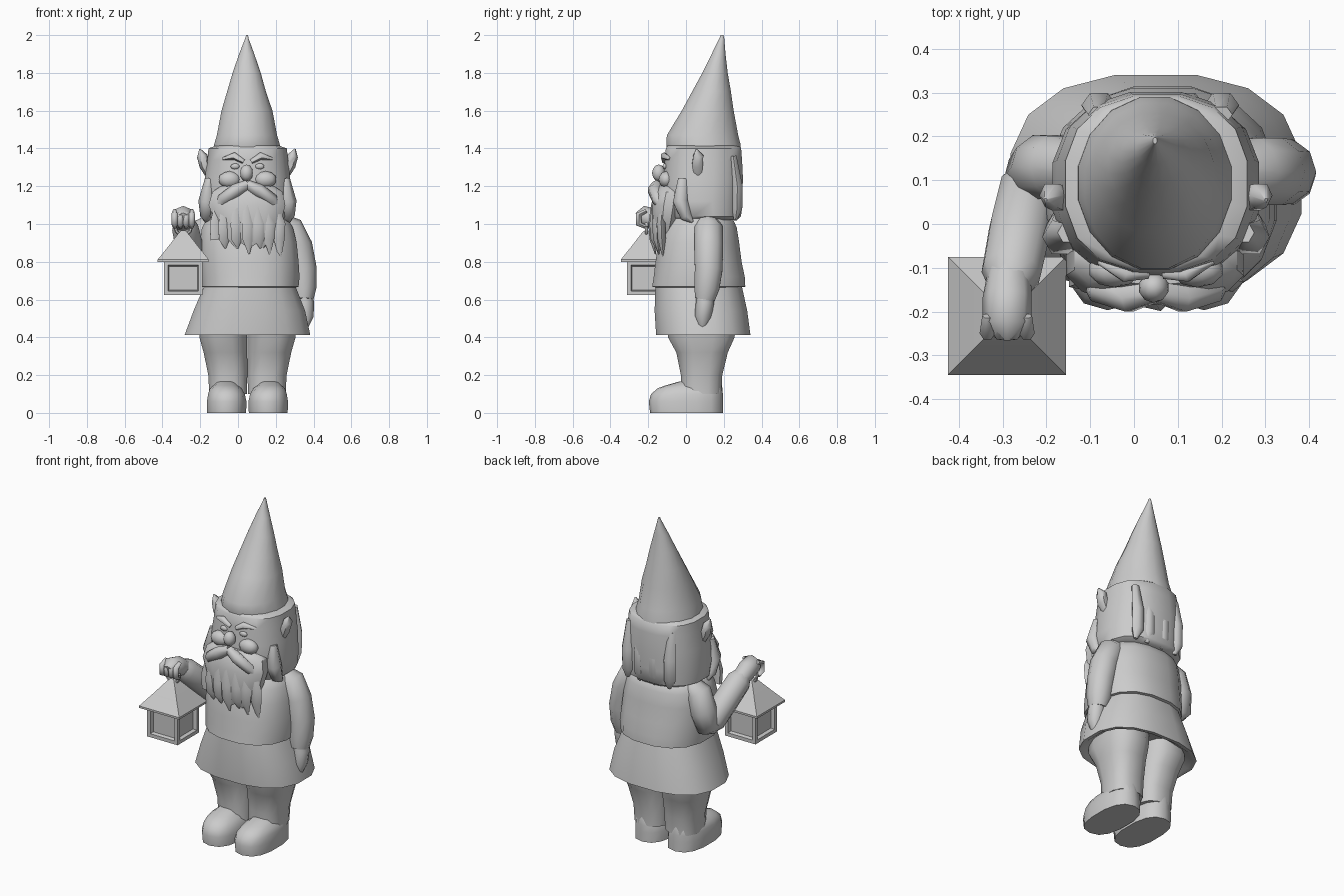
import bpy, bmesh, math
from mathutils import Vector

CX = 0.05  # the body's own centre line
stone = bpy.data.materials.new("stone grey")
stone.diffuse_color = (0.6, 0.6, 0.6, 1)


def finish(name, bm, angle=50):
    bmesh.ops.recalc_face_normals(bm, faces=bm.faces)
    me = bpy.data.meshes.new(name)
    bm.to_mesh(me)
    bm.free()
    ob = bpy.data.objects.new(name, me)
    bpy.context.collection.objects.link(ob)
    me.materials.append(stone)
    bpy.ops.object.select_all(action='DESELECT')
    ob.select_set(True)
    bpy.context.view_layer.objects.active = ob
    bpy.ops.object.shade_smooth_by_angle(angle=math.radians(angle))
    return ob


def skin(name, rings, angle=50):
    """Bridge rings of points and cap both ends."""
    bm = bmesh.new()
    vs = [[bm.verts.new(p) for p in r] for r in rings]
    n = len(vs[0])
    for a, b in zip(vs, vs[1:]):
        for i in range(n):
            j = (i + 1) % n
            bm.faces.new((a[i], a[j], b[j], b[i]))
    bm.faces.new(vs[0])
    bm.faces.new(vs[-1])
    return finish(name, bm, angle)


def loft(name, sections, n=14, power=2.0, angle=50, jag=None):
    """Sections are (z, xmin, xmax, ymin, ymax) rounded outlines."""
    rings = []
    for k, (z, x0, x1, y0, y1) in enumerate(sections):
        ring = []
        for i in range(n):
            t = 2 * math.pi * (i + 0.5) / n
            c, s = math.cos(t), math.sin(t)
            c = math.copysign(abs(c) ** (2 / power), c)
            s = math.copysign(abs(s) ** (2 / power), s)
            dz = jag * (i % 2) if jag and k == 0 else 0
            ring.append(((x0 + x1) / 2 + c * (x1 - x0) / 2,
                         (y0 + y1) / 2 + s * (y1 - y0) / 2, z + dz))
        rings.append(ring)
    return skin(name, rings, angle)


def tube(name, pts, radii, n=8, flat=1.0):
    """Tapered limb along a path; flat squashes it front to back."""
    pts = [Vector(p) for p in pts]
    rings = []
    for i, (p, r) in enumerate(zip(pts, radii)):
        d = (pts[min(i + 1, len(pts) - 1)] - pts[max(i - 1, 0)]).normalized()
        ref = Vector((0, 1, 0)) if abs(d.y) < 0.9 else Vector((0, 0, 1))
        u = d.cross(ref).normalized()
        v = d.cross(u).normalized()
        rings.append([p + u * r * math.cos(a) + v * r * flat * math.sin(a)
                      for a in (2 * math.pi * k / n for k in range(n))])
    return skin(name, rings, 60)


def ball(name, loc, size):
    bm = bmesh.new()
    bmesh.ops.create_icosphere(bm, subdivisions=2, radius=1)
    for v in bm.verts:
        v.co = Vector([c * s + l for c, s, l in zip(v.co, size, loc)])
    return finish(name, bm, 60)


# Pointed hat leaning back
loft("hat", [(1.38, -.135, .23, -.10, .295), (1.42, -.13, .225, -.108, .293),
             (1.47, -.115, .21, -.105, .28), (1.60, -.09, .185, -.025, .255),
             (1.70, -.06, .15, .03, .24), (1.80, -.03, .122, .085, .222),
             (1.90, .005, .087, .135, .21), (1.98, .037, .057, .175, .203),
             (2.00, .043, .053, .183, .198)], 16)

# Head with hair hanging down the back
loft("head", [(1.02, -.15, .25, -.10, .27), (1.04, -.185, .285, -.11, .295),
              (1.12, -.19, .29, -.13, .30), (1.24, -.18, .28, -.125, .305),
              (1.34, -.165, .268, -.115, .30), (1.40, -.16, .262, -.11, .295),
              (1.415, -.12, .22, -.10, .28)], 16, 2.4)
for i, x in enumerate((-.08, .02, .12, .20)):
    tube("hair_strand", [(x, .25, 1.36), (x, .272, 1.2), (x, .27, 1.08), (x + .01, .262, 1.02)],
         [.025, .04, .04, .012], 6, .8)

# Face, mirrored parts on both sides of the centre line
ball("nose", (CX - .005, -.145, 1.27), (.035, .035, .045))
for s in (-1, 1):
    tube("eyebrow", [(CX + s * .02, -.115, 1.33), (CX + s * .07, -.115, 1.36),
                     (CX + s * .13, -.085, 1.345)], [.012, .02, .008], 6)
    ball("eye", (CX + s * .065, -.112, 1.305), (.025, .012, .016))
    ball("cheek", (CX + s * .095, -.105, 1.235), (.06, .04, .045))
    tube("moustache", [(CX, -.155, 1.21), (CX + s * .06, -.17, 1.18),
                       (CX + s * .13, -.15, 1.13), (CX + s * .18, -.10, 1.05)],
         [.025, .035, .032, .008], 6)
    tube("side_whisker", [(CX + s * .2, -.02, 1.24), (CX + s * .215, -.03, 1.12),
                          (CX + s * .215, .0, 1.04), (CX + s * .22, .035, 1.01)],
         [.025, .045, .035, .008], 6)
    tube("ear", [(CX + s * .20, .065, 1.25), (CX + s * .225, .06, 1.31),
                 (CX + s * .24, .065, 1.36), (CX + s * .252, .055, 1.397)],
         [.018, .03, .028, .004], 6, 1.1)

# Beard with pointed locks
loft("beard", [(.87, -.03, .15, -.165, -.08), (.93, -.09, .20, -.18, -.05),
               (1.02, -.13, .235, -.185, -.02), (1.10, -.16, .255, -.185, .0),
               (1.17, -.14, .24, -.165, .0), (1.21, -.08, .18, -.14, .0)],
     14, 2.3, 40, .03)
for x, z in ((-.12, .94), (-.075, .87), (-.01, .87), (.05, .84),
             (.11, .87), (.16, .84), (.215, .81)):
    y = -.172 + 1.6 * (x - CX) ** 2
    tube("beard_lock", [(x * .9, y, 1.10), (x, y - .003, 1.0), (x, y, .92), (x + .008, y + .01, z)],
         [.02, .036, .032, .004], 5, .7)

# Coat: upper part overhanging the flared skirt
loft("coat_top", [(.66, -.15, .29, -.14, .27), (.668, -.195, .325, -.183, .318),
                  (.72, -.20, .33, -.175, .315), (.80, -.205, .325, -.165, .298),
                  (.90, -.205, .315, -.15, .285), (.98, -.195, .295, -.125, .272),
                  (1.03, -.165, .265, -.10, .25), (1.07, -.08, .18, -.05, .18)], 16, 2.4)
loft("coat_skirt", [(.47, -.19, .29, -.09, .25), (.415, -.265, .365, -.145, .32),
                    (.412, -.288, .388, -.162, .345), (.54, -.24, .36, -.17, .328),
                    (.69, -.175, .30, -.165, .295)], 16, 2.5)

# Legs and shoes
for side in (-1, 1):
    def mir(secs):
        return [(z, CX + side * (a if side > 0 else b), CX + side * (b if side > 0 else a), c, d)
                for z, a, b, c, d in secs]
    loft("leg", mir([(.10, .0, .205, -.03, .19), (.20, -.002, .21, -.03, .195),
                     (.32, -.002, .235, -.055, .225), (.40, -.002, .258, -.10, .262),
                     (.50, -.002, .262, -.11, .27)]), 12, 2.6)
    loft("shoe", mir([(0, .005, .215, -.19, .195), (.06, .003, .217, -.197, .195),
                      (.10, .012, .21, -.185, .195), (.13, .03, .20, -.15, .193),
                      (.145, .05, .18, -.11, .19), (.165, .06, .17, -.04, .185)]), 14, 2.5)

# Lowered arm with hand at the coat pocket
tube("lowered_sleeve", [(.20, .11, 1.02), (.27, .12, .97), (.315, .12, .88), (.34, .12, .76),
                        (.345, .11, .66), (.345, .10, .60)],
     [.05, .08, .08, .077, .07, .055], 10, 1.0)
tube("lowered_hand", [(.345, .10, .66), (.355, .10, .58), (.355, .09, .51), (.35, .085, .45)],
     [.045, .048, .045, .02], 8)

# Raised arm bent at the elbow
tube("upper_sleeve", [(-.10, .13, 1.02), (-.175, .13, .97), (-.205, .13, .87), (-.225, .11, .78),
                      (-.23, .06, .745)], [.05, .075, .078, .072, .035], 10)
tube("forearm_sleeve", [(-.225, .13, .76), (-.24, .08, .80), (-.26, -.01, .89), (-.28, -.11, .98),
                        (-.285, -.14, 1.005)], [.04, .07, .073, .07, .05], 10)
tube("raised_hand", [(-.285, -.11, .99), (-.29, -.17, 1.025), (-.29, -.225, 1.04),
                     (-.29, -.258, 1.03)], [.05, .056, .056, .03], 8)
for x in (-.335, -.305, -.275, -.245):
    tube("finger", [(x, -.21, 1.07), (x, -.25, 1.05), (x, -.25, 1.0), (x, -.215, .985)],
         [.012, .018, .018, .012], 6)

# Lantern ring
LX, LY = -.29, -.21
ring = [(LX + .042 * math.cos(a), LY, .985 + .045 * math.sin(a))
        for a in (2 * math.pi * k / 12 for k in range(13))]
tube("lantern_ring", ring, [.009] * 13, 6)


def square(z, h):
    return [(LX + a * h, LY + b * h, z) for a, b in ((-1, -1), (1, -1), (1, 1), (-1, 1))]


# Lantern roof and box with recessed panes
skin("lantern_roof", [square(.80, .10), square(.80, .135), square(.812, .135),
                      square(.88, .08), square(.955, .022), square(.965, .01)], 30)
bm = bmesh.new()
bmesh.ops.create_cube(bm, size=1)
for v in bm.verts:
    v.co = Vector((LX + v.co.x * .205, LY + v.co.y * .205, .713 + v.co.z * .18))
bm.normal_update()
walls = [f for f in bm.faces if abs(f.normal.z) < .5]
bmesh.ops.inset_individual(bm, faces=walls, thickness=.03, depth=0)
bmesh.ops.inset_individual(bm, faces=walls, thickness=.008, depth=-.02)
finish("lantern_box", bm, 30)
